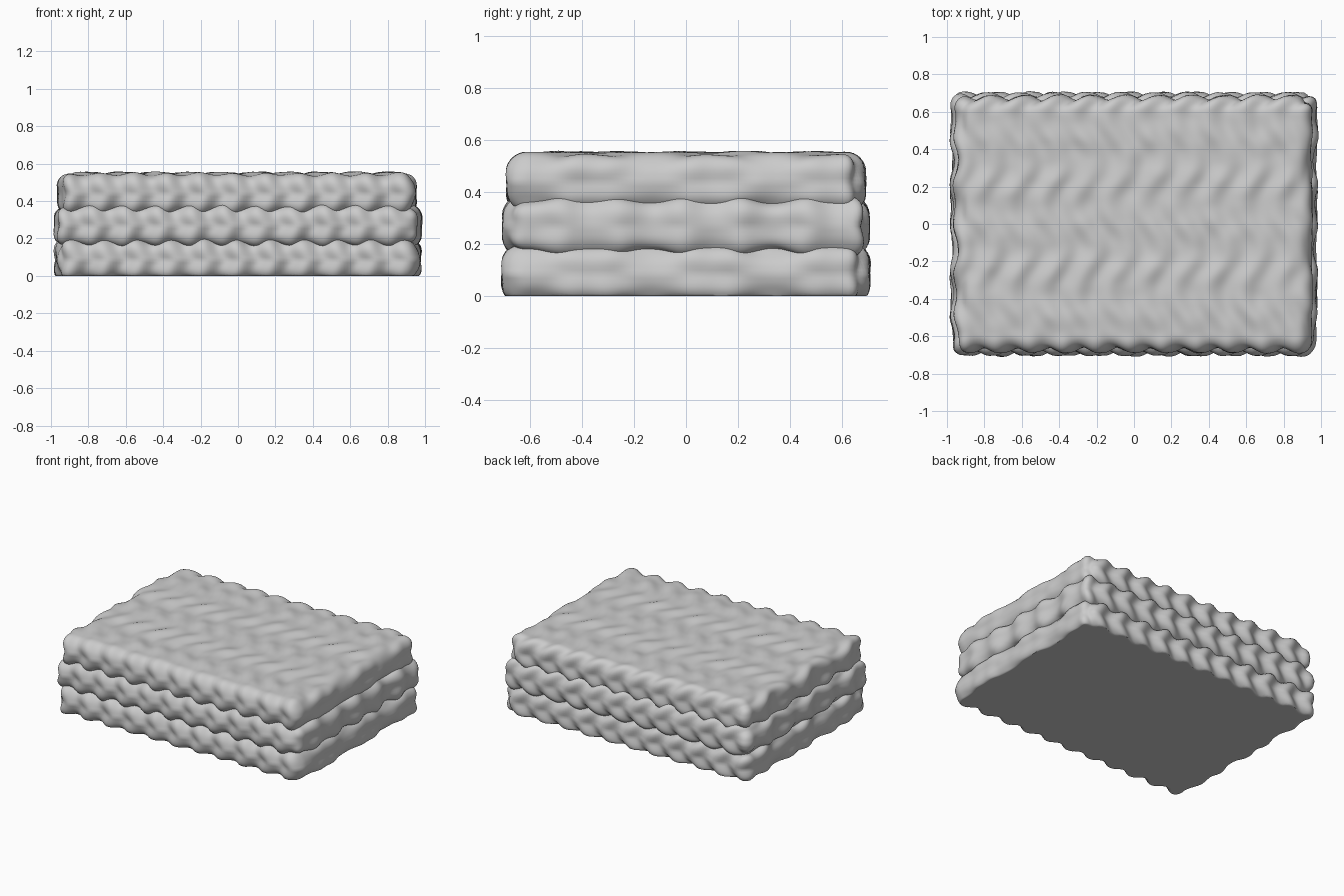
import bpy, bmesh, math
from mathutils import Vector, noise

if "Cube" in bpy.data.objects:
    bpy.data.objects.remove(bpy.data.objects["Cube"], do_unlink=True)

TAU = math.tau
PITCH_X, PITCH_Y = 0.178, 0.47
ROUND = 0.075

grey = bpy.data.materials.new("plain_grey")
grey.use_nodes = True
colour = (0.6, 0.6, 0.6, 1)
grey.diffuse_color = colour
grey.node_tree.nodes["Principled BSDF"].inputs["Base Color"].default_value = colour


def weave(p, n, mid, shift):
    """Herringbone ripple height at a point with outward normal n."""
    zigzag = 0.055 * math.cos(TAU * (p.y - 0.1) / PITCH_Y) + 0.6 * abs(p.z - mid)
    ripple = math.cos(TAU * (p.x + zigzag + shift) / PITCH_X)
    strand = math.cos(2 * TAU * (p.y - 0.1) / PITCH_Y)
    rough = noise.noise(p * 9 + Vector((shift, 0, mid * 5)))
    top = abs(n.z)
    front = abs(n.y)
    side = abs(n.x)
    return (ripple * (0.007 * top + 0.014 * front + 0.008 * side)
            - strand * (0.002 * top + 0.006 * side) + rough * 0.007)


def cut_evenly(bm, axis, half, count):
    for i in range(1, count):
        at = Vector((0, 0, 0))
        at[axis] = -half + 2 * half * i / count
        normal = Vector((0, 0, 0))
        normal[axis] = 1
        bmesh.ops.bisect_plane(bm, geom=bm.verts[:] + bm.edges[:] + bm.faces[:],
                               plane_co=at, plane_no=normal)


def woven_layer(name, half, mid, shift):
    bm = bmesh.new()
    bmesh.ops.create_cube(bm, size=2)
    bmesh.ops.scale(bm, vec=half, verts=bm.verts)
    for axis, count in enumerate((120, 80, 14)):
        cut_evenly(bm, axis, half[axis], count)
    # Round the block's edges, then push the weave outwards
    inner = [h - ROUND for h in half]
    for v in bm.verts:
        core = Vector([max(-i, min(i, c)) for c, i in zip(v.co, inner)])
        n = (v.co - core).normalized()
        p = core + n * ROUND + Vector((0, 0, mid))
        p += n * weave(p, n, mid, shift)
        p.z = max(p.z, 0)
        v.co = p
    mesh = bpy.data.meshes.new(name)
    bm.to_mesh(mesh)
    bm.free()
    mesh.materials.append(grey)
    for f in mesh.polygons:
        f.use_smooth = True
    obj = bpy.data.objects.new(name, mesh)
    bpy.context.collection.objects.link(obj)
    bpy.context.view_layer.objects.active = obj
    bpy.ops.object.select_all(action='DESELECT')
    obj.select_set(True)
    bpy.ops.object.shade_smooth_by_angle(angle=math.radians(50))


# Three stacked slabs, slightly narrower towards the top
woven_layer("bottom_layer", (0.975, 0.692, 0.108), 0.085, 0.0)
woven_layer("middle_layer", (0.970, 0.690, 0.108), 0.268, 0.06)
woven_layer("top_layer", (0.952, 0.675, 0.108), 0.438, 0.02)
